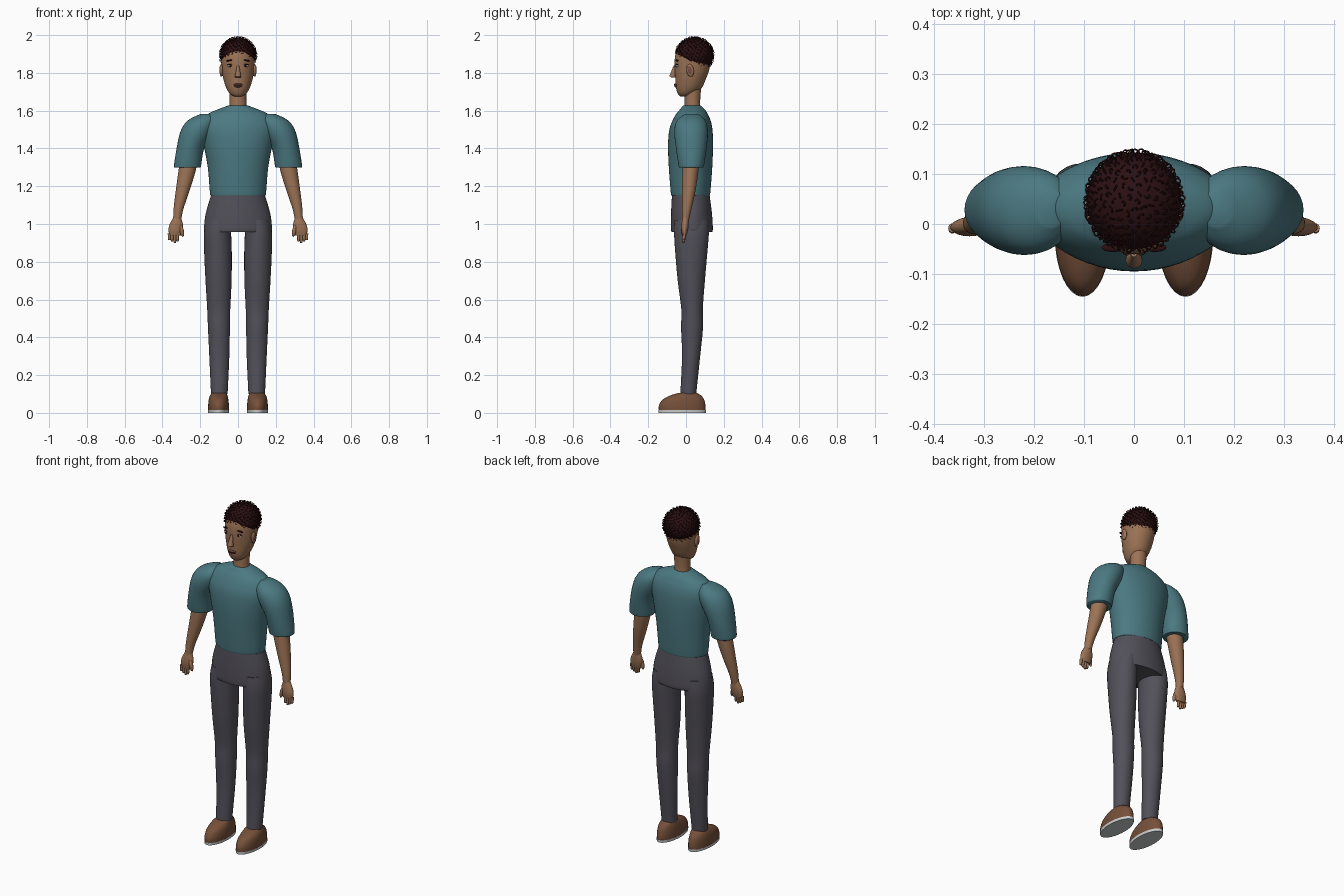
import bpy
import bmesh
import math
import random
from mathutils import Vector, Matrix

random.seed(4)
old = bpy.data.objects.get("Cube")
if old:
    bpy.data.objects.remove(old, do_unlink=True)


def material(name, r, g, b):
    m = bpy.data.materials.new(name)
    m.use_nodes = True
    m.diffuse_color = (r, g, b, 1)
    bsdf = m.node_tree.nodes["Principled BSDF"]
    bsdf.inputs["Base Color"].default_value = (r, g, b, 1)
    bsdf.inputs["Roughness"].default_value = 0.8
    return m


SKIN = material("skin brown", 0.33, 0.17, 0.09)
SHIRT = material("shirt teal", 0.07, 0.19, 0.22)
PANTS = material("trouser grey", 0.085, 0.08, 0.1)
SHOE = material("shoe leather", 0.18, 0.08, 0.042)
SOLE = material("sole white", 0.6, 0.62, 0.62)
HAIR = material("hair dark", 0.025, 0.005, 0.006)
LIP = material("lip brown", 0.2, 0.075, 0.055)
EYE = material("eye white", 0.6, 0.56, 0.52)


def finish(bm, name, mat):
    bmesh.ops.recalc_face_normals(bm, faces=bm.faces)
    me = bpy.data.meshes.new(name)
    bm.to_mesh(me)
    bm.free()
    me.materials.append(mat)
    me.shade_smooth()
    me.set_sharp_from_angle(angle=math.radians(50))
    ob = bpy.data.objects.new(name, me)
    bpy.context.collection.objects.link(ob)
    return ob


def smooth_path(keys, steps):
    """Catmull-Rom interpolation through the key sections."""
    keys = [Vector(k) for k in keys]
    pts = [keys[0]] + keys + [keys[-1]]
    out = []
    for a, b, c, d in zip(pts, pts[1:], pts[2:], pts[3:]):
        for i in range(steps):
            t = i / steps
            out.append(b + (c - a) * (t / 2) + (a * 2 - b * 5 + c * 4 - d) * (t * t / 2)
                       + (b * 3 - a - c * 3 + d) * (t ** 3 / 2))
    return out + [keys[-1]]


def loft(name, mat, keys, side=1, sides=32, steps=4):
    """Skin elliptical sections (x, y, z, half width, half depth)."""
    bm = bmesh.new()
    rings = []
    for x, y, z, rx, ry in smooth_path(keys, steps):
        angles = [2 * math.pi * i / sides for i in range(sides)]
        rings.append([bm.verts.new((x * side + rx * math.cos(a), y + ry * math.sin(a), z))
                      for a in angles])
    for lo, hi in zip(rings, rings[1:]):
        for i in range(sides):
            j = (i + 1) % sides
            bm.faces.new((lo[i], lo[j], hi[j], hi[i]))
    bm.faces.new(rings[0])
    bm.faces.new(rings[-1])
    return finish(bm, name, mat)


def ellipsoid(name, mat, centre, radii, tilt=0, axis='Y', segs=16):
    bm = bmesh.new()
    bmesh.ops.create_uvsphere(bm, u_segments=segs, v_segments=segs // 2 + 2, radius=1)
    bm.transform(Matrix.Translation(centre) @ Matrix.Rotation(tilt, 4, axis)
                 @ Matrix.Diagonal((*radii, 1)))
    return finish(bm, name, mat)


# Torso of the shirt and the trouser seat
loft("shirt_body", SHIRT, [
    (0, .024, 1.15, .146, .102), (0, .024, 1.17, .149, .105), (0, .024, 1.3, .16, .115),
    (0, .024, 1.42, .182, .119), (0, .026, 1.5, .198, .114), (0, .03, 1.55, .188, .1),
    (0, .032, 1.585, .155, .082), (0, .034, 1.605, .112, .067), (0, .032, 1.622, .066, .052),
    (0, .032, 1.628, .05, .045)], sides=48)
loft("trouser_seat", PANTS, [
    (0, .031, .958, .176, .108), (0, .031, .98, .18, .111), (0, .029, 1.06, .17, .108),
    (0, .025, 1.16, .14, .099)], sides=48)

# Neck and head
loft("neck", SKIN, [(0, .034, 1.59, .047, .045), (0, .034, 1.65, .044, .041),
                    (0, .038, 1.75, .046, .045)])
loft("head", SKIN, [
    (0, -.008, 1.675, .018, .022), (0, 0, 1.688, .042, .042), (0, .015, 1.72, .062, .068),
    (0, .025, 1.77, .078, .081), (0, .032, 1.82, .085, .092), (0, .037, 1.88, .088, .096),
    (0, .042, 1.93, .08, .085), (0, .045, 1.965, .05, .055)], sides=40)

# Nose, nostrils and mouth
bm = bmesh.new()
bmesh.ops.create_cone(bm, cap_ends=True, segments=12, radius1=.017, radius2=.006, depth=.062)
bm.transform(Matrix.Translation((0, -.066, 1.808)) @ Matrix.Rotation(-.2, 4, 'X'))
finish(bm, "nose_bridge", SKIN)
ellipsoid("nose_tip", SKIN, (0, -.071, 1.787), (.015, .015, .011))
ellipsoid("upper_lip", LIP, (0, -.054, 1.738), (.025, .01, .006))
ellipsoid("lower_lip", LIP, (0, -.052, 1.729), (.021, .01, .006))
ellipsoid("mouth_line", HAIR, (0, -.057, 1.7335), (.023, .008, .0016))

for side, label in ((1, "left_"), (-1, "right_")):
    # Facial features
    ellipsoid(label + "eye", EYE, (side * .04, -.044, 1.838), (.016, .01, .007), side * .1)
    ellipsoid(label + "iris", HAIR, (side * .039, -.051, 1.838), (.006, .005, .006))
    ellipsoid(label + "eyelid", HAIR, (side * .041, -.047, 1.845), (.018, .009, .002), side * .1)
    ellipsoid(label + "eyebrow", HAIR, (side * .043, -.047, 1.866), (.022, .009, .004), side * .12)
    ellipsoid(label + "nostril", HAIR, (side * .008, -.073, 1.779), (.005, .007, .004))
    ellipsoid(label + "ear", SKIN, (side * .088, .022, 1.813), (.01, .02, .034), .15, 'X')
    ellipsoid(label + "ear_hollow", LIP, (side * .094, .02, 1.815), (.005, .012, .022), .15, 'X')

    # Sleeve, arm and hand
    loft(label + "sleeve", SHIRT, [
        (.267, .028, 1.298, .069, .064), (.267, .028, 1.312, .072, .068),
        (.252, .028, 1.4, .073, .081), (.222, .027, 1.48, .086, .089),
        (.2, .027, 1.53, .083, .083), (.182, .028, 1.56, .066, .065),
        (.165, .03, 1.583, .03, .035)], side)
    loft(label + "arm", SKIN, [
        (.322, -.002, 1.02, .021, .018), (.315, .004, 1.08, .026, .025),
        (.292, .015, 1.18, .037, .036), (.268, .024, 1.29, .046, .043),
        (.262, .026, 1.34, .045, .043)], side, 24)
    loft(label + "palm", SKIN, [
        (.333, -.008, .938, .03, .011), (.331, -.007, .965, .037, .017),
        (.327, -.005, .995, .036, .019), (.322, -.002, 1.035, .02, .017)], side, 20)
    for i in range(4):
        tip = .9 + .007 * abs(i - 2)
        x = .364 - .0145 * i
        loft(label + "finger_%d" % (i + 1), SKIN, [
            (x - .001, -.013, tip, .003, .003), (x, -.012, tip + .006, .007, .007),
            (x, -.008, .95, .008, .009)], side, 10, 3)
    ellipsoid(label + "thumb", SKIN, (side * .298, -.014, .965), (.011, .012, .034), side * .2)

    # Trouser leg
    loft(label + "trouser_leg", PANTS, [
        (.099, .012, .1, .044, .042), (.099, .027, .3, .053, .048),
        (.101, .032, .45, .058, .058), (.102, .032, .55, .061, .057),
        (.103, .028, .7, .069, .072), (.106, .028, .85, .073, .085),
        (.108, .029, .95, .072, .092), (.1, .029, 1.02, .068, .09)], side)

    # Shoe with a pale sole
    loft(label + "shoe", SHOE, [
        (.103, -.02, .014, .055, .124), (.103, -.02, .04, .055, .123),
        (.103, -.014, .07, .052, .11), (.102, -.002, .092, .046, .082),
        (.1, .008, .105, .039, .05)], side)
    loft(label + "sole", SOLE, [
        (.103, -.02, 0, .055, .125), (.103, -.02, .015, .056, .126)], side, steps=1)

# Hair cap, trimmed along a slanted hairline
CENTRE = Vector((0, .045, 1.893))
RADII = Vector((.094, .098, .094))
HAIRLINE = Vector((0, -.05, 1.895))
UP = Vector((0, .43, .9)).normalized()
bm = bmesh.new()
bmesh.ops.create_uvsphere(bm, u_segments=40, v_segments=24, radius=1)
bm.transform(Matrix.Translation(CENTRE) @ Matrix.Diagonal((*RADII, 1)))
cut = bmesh.ops.bisect_plane(bm, geom=bm.verts[:] + bm.edges[:] + bm.faces[:], plane_co=HAIRLINE,
                             plane_no=UP, clear_inner=True)
rim = [e for e in cut["geom_cut"] if isinstance(e, bmesh.types.BMEdge)]
bmesh.ops.holes_fill(bm, edges=rim)
finish(bm, "hair_cap", HAIR)

# Small open curls scattered evenly over the cap
curve = bpy.data.curves.new("hair_curls", 'CURVE')
curve.dimensions = '3D'
curve.bevel_depth = .0017
curve.bevel_resolution = 1
curve.use_fill_caps = True
COUNT = 380
for i in range(COUNT):
    h = 1 - 2 * (i + .5) / COUNT
    a = i * math.pi * (3 - math.sqrt(5))
    r = math.sqrt(1 - h * h)
    n = Vector((r * math.cos(a), r * math.sin(a), h))
    p = CENTRE + n * RADII
    if (p - HAIRLINE).dot(UP) < .002:
        continue
    u = n.orthogonal().normalized()
    u.rotate(Matrix.Rotation(random.uniform(0, 6.28), 3, n))
    v = (n + n.cross(u) * random.uniform(-1, 1)).normalized()
    size = random.uniform(.004, .0065)
    spline = curve.splines.new('POLY')
    spline.points.add(8)
    for k, point in enumerate(spline.points):
        t = -1.2 + k * .6
        q = p + (u * math.cos(t) + v * math.sin(t)) * size + n * .002
        point.co = (*q, 1)
curls = bpy.data.objects.new("hair_curls", curve)
bpy.context.collection.objects.link(curls)
curve.materials.append(HAIR)
bpy.context.view_layer.objects.active = curls
curls.select_set(True)
bpy.ops.object.convert(target='MESH')
